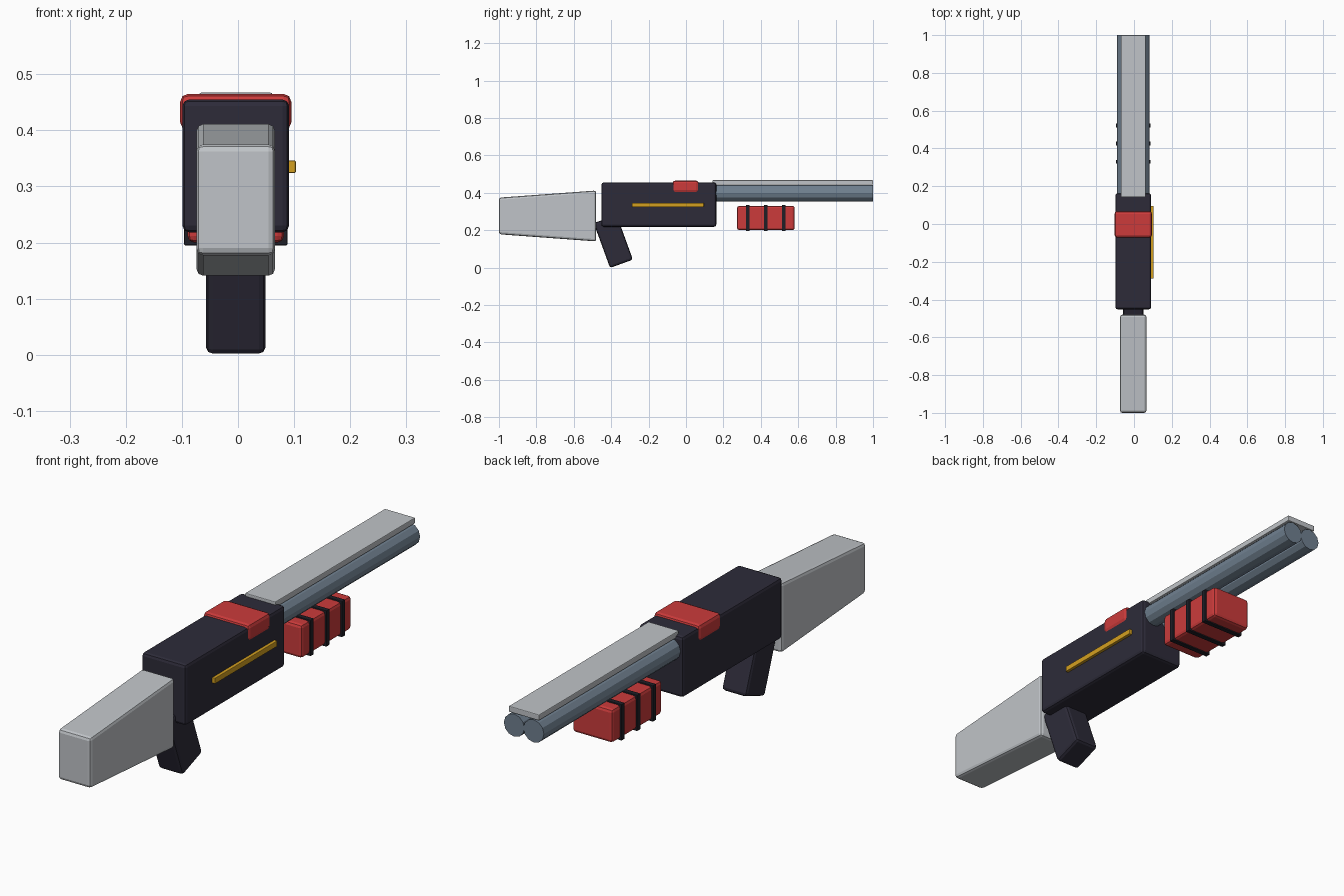
import bpy, bmesh, math
from mathutils import Matrix

if "Cube" in bpy.data.objects:
    bpy.data.objects.remove(bpy.data.objects["Cube"])

CX = -0.004  # the side strip shifts the body slightly off centre


def material(name, hex_code):
    def lin(v):
        v /= 255
        return v / 12.92 if v <= 0.04045 else ((v + 0.055) / 1.055) ** 2.4
    m = bpy.data.materials.new(name)
    m.diffuse_color = [lin(int(hex_code[i:i + 2], 16)) for i in (0, 2, 4)] + [1]
    m.use_nodes = True
    m.node_tree.nodes["Principled BSDF"].inputs["Base Color"].default_value = m.diffuse_color
    return m


DARK = material("dark navy", "2D2B39")
BLACK = material("band black", "1E1E26")
SILVER = material("light silver", "C0C4C8")
STEEL = material("blue steel", "708090")
RED = material("red", "CC3B3B")
GOLD = material("gold", "D4A020")


def finish(name, bm, mat, bevel):
    if bevel:
        bmesh.ops.bevel(bm, geom=bm.edges[:], offset=bevel, segments=2,
                        profile=0.5, affect='EDGES')
    bmesh.ops.recalc_face_normals(bm, faces=bm.faces[:])
    me = bpy.data.meshes.new(name)
    bm.to_mesh(me)
    bm.free()
    me.materials.append(mat)
    ob = bpy.data.objects.new(name, me)
    bpy.context.collection.objects.link(ob)
    return ob


def prism(name, x0, x1, profile, mat, bevel=0.0):
    """Extrude a (y, z) outline from x0 to x1."""
    bm = bmesh.new()
    face = bm.faces.new([bm.verts.new((x0, y, z)) for y, z in profile])
    ext = bmesh.ops.extrude_face_region(bm, geom=[face])
    moved = [g for g in ext["geom"] if isinstance(g, bmesh.types.BMVert)]
    bmesh.ops.translate(bm, verts=moved, vec=(x1 - x0, 0, 0))
    return finish(name, bm, mat, bevel)


def box(name, x0, x1, y0, y1, z0, z1, mat, bevel=0.0):
    return prism(name, x0, x1, [(y0, z0), (y1, z0), (y1, z1), (y0, z1)], mat, bevel)


def wide(name, half, *args):
    return box(name, CX - half, CX + half, *args)


# Receiver, clamp over its top and gold side strip
wide("receiver", 0.095, -0.452, 0.162, 0.218, 0.455, DARK, 0.012)
wide("top_clamp", 0.099, -0.072, 0.068, 0.40, 0.465, RED, 0.014)
box("side_strip", 0.085, 0.103, -0.288, 0.095, 0.324, 0.346, GOLD, 0.002)

# Tapered shoulder stock
prism("stock", CX - 0.07, CX + 0.07,
      [(-1.0, 0.178), (-0.48, 0.14), (-0.48, 0.412), (-1.0, 0.374)], SILVER, 0.012)

# Slanted pistol grip
a = math.radians(20)
ry, rz, uy, uz = math.cos(a), math.sin(a), -math.sin(a), math.cos(a)
corners = [(0, 0), (0.13, 0), (0.13, 0.255), (0, 0.255)]
prism("grip", CX - 0.053, CX + 0.053,
      [(-0.406 + w * ry + h * uy, -0.002 + w * rz + h * uz) for w, h in corners],
      DARK, 0.012)

# Twin barrels with a flat rail on top
for side, label in ((-1, "left"), (1, "right")):
    bm = bmesh.new()
    m = Matrix.Translation((CX + side * 0.042, 0.56, 0.398)) @ Matrix.Rotation(math.pi / 2, 4, 'X')
    bmesh.ops.create_cone(bm, cap_ends=True, segments=12, radius1=0.044,
                          radius2=0.044, depth=0.88, matrix=m)
    finish(label + "_barrel", bm, STEEL, 0)
wide("barrel_rail", 0.065, 0.142, 1.0, 0.444, 0.467, SILVER, 0.003)

# Pump handle with three dark bands
wide("pump_handle", 0.086, 0.273, 0.581, 0.20, 0.33, RED, 0.012)
for i, y in enumerate((0.33, 0.426, 0.522)):
    wide(f"pump_band_{i + 1}", 0.092, y - 0.01, y + 0.01, 0.195, 0.335, BLACK, 0.002)
